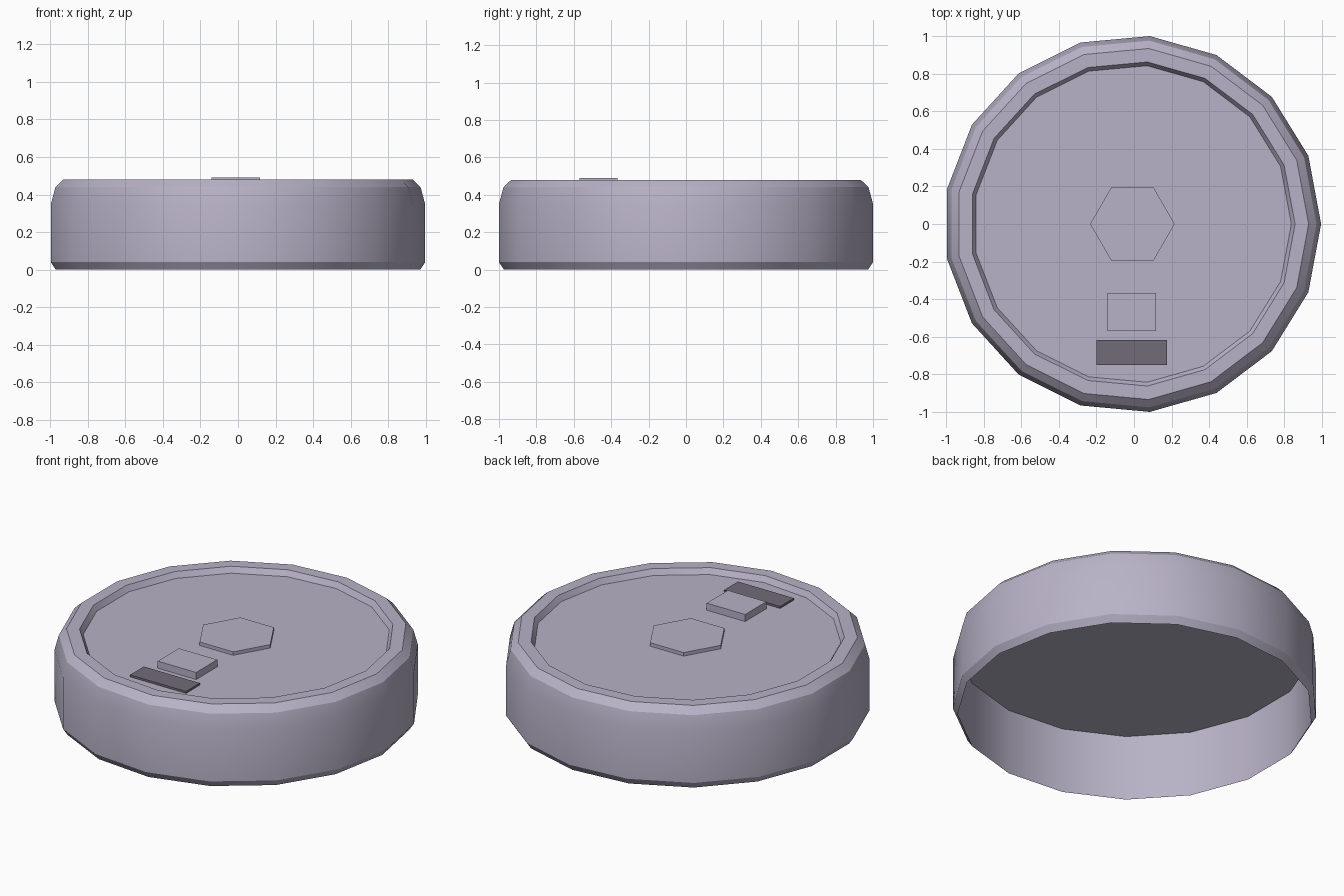
import bpy, bmesh, math

if "Cube" in bpy.data.objects:
    bpy.data.objects.remove(bpy.data.objects["Cube"])

SIDES = 17
CX = -0.0085          # the odd side count puts the axis slightly off centre


def material(name, rgb):
    m = bpy.data.materials.new(name)
    m.diffuse_color = (*rgb, 1)
    m.use_nodes = True
    m.node_tree.nodes["Principled BSDF"].inputs["Base Color"].default_value = m.diffuse_color
    return m


shell_grey = material("pale_lilac_grey", (0.48, 0.445, 0.57))
plate_grey = material("dark_grey", (0.165, 0.145, 0.18))


def finish(name, bm, mat):
    bmesh.ops.recalc_face_normals(bm, faces=bm.faces[:])
    mesh = bpy.data.meshes.new(name)
    bm.to_mesh(mesh)
    bm.free()
    mesh.materials.append(mat)
    obj = bpy.data.objects.new(name, mesh)
    bpy.context.collection.objects.link(obj)
    return obj


def lathe(name, profile, sides, mat):
    """Revolve (radius, z) points and cap both ends."""
    bm = bmesh.new()
    rings = [[bm.verts.new((CX + r * math.cos(a), r * math.sin(a), z))
              for a in (math.tau * i / sides for i in range(sides))]
             for r, z in profile]
    for low, high in zip(rings, rings[1:]):
        for i in range(sides):
            j = (i + 1) % sides
            bm.faces.new((low[i], low[j], high[j], high[i]))
    bm.faces.new(rings[0])
    bm.faces.new(rings[-1])
    return finish(name, bm, mat)


def box(name, x, y, z, mat):
    """Box from (min, max) ranges on each axis."""
    bm = bmesh.new()
    bmesh.ops.create_cube(bm, size=1)
    for v in bm.verts:
        v.co = [lo + (c + 0.5) * (hi - lo) for c, (lo, hi) in zip(v.co, (x, y, z))]
    return finish(name, bm, mat)


# Drum: hollow underside, bevelled wall, raised rim and recessed lid
drum = lathe("drum_shell", [
    (0.978, 0.40), (0.978, 0.0),                # inside, open below
    (1.0044, 0.04), (1.0044, 0.35),             # outer wall
    (0.98, 0.44), (0.938, 0.48),                # rounded shoulder
    (0.866, 0.48), (0.846, 0.447),              # rim and recess
], SIDES, shell_grey)
bpy.context.view_layer.objects.active = drum
drum.select_set(True)
bpy.ops.object.shade_smooth_by_angle(angle=math.radians(30))

# Raised details on the lid
lathe("hexagon_boss", [(0.225, 0.44), (0.225, 0.468)], 6, shell_grey)
box("square_block", (-0.14, 0.118), (-0.57, -0.367), (0.44, 0.49), shell_grey)
box("dark_plate", (-0.2, 0.176), (-0.75, -0.617), (0.447, 0.459), plate_grey)
